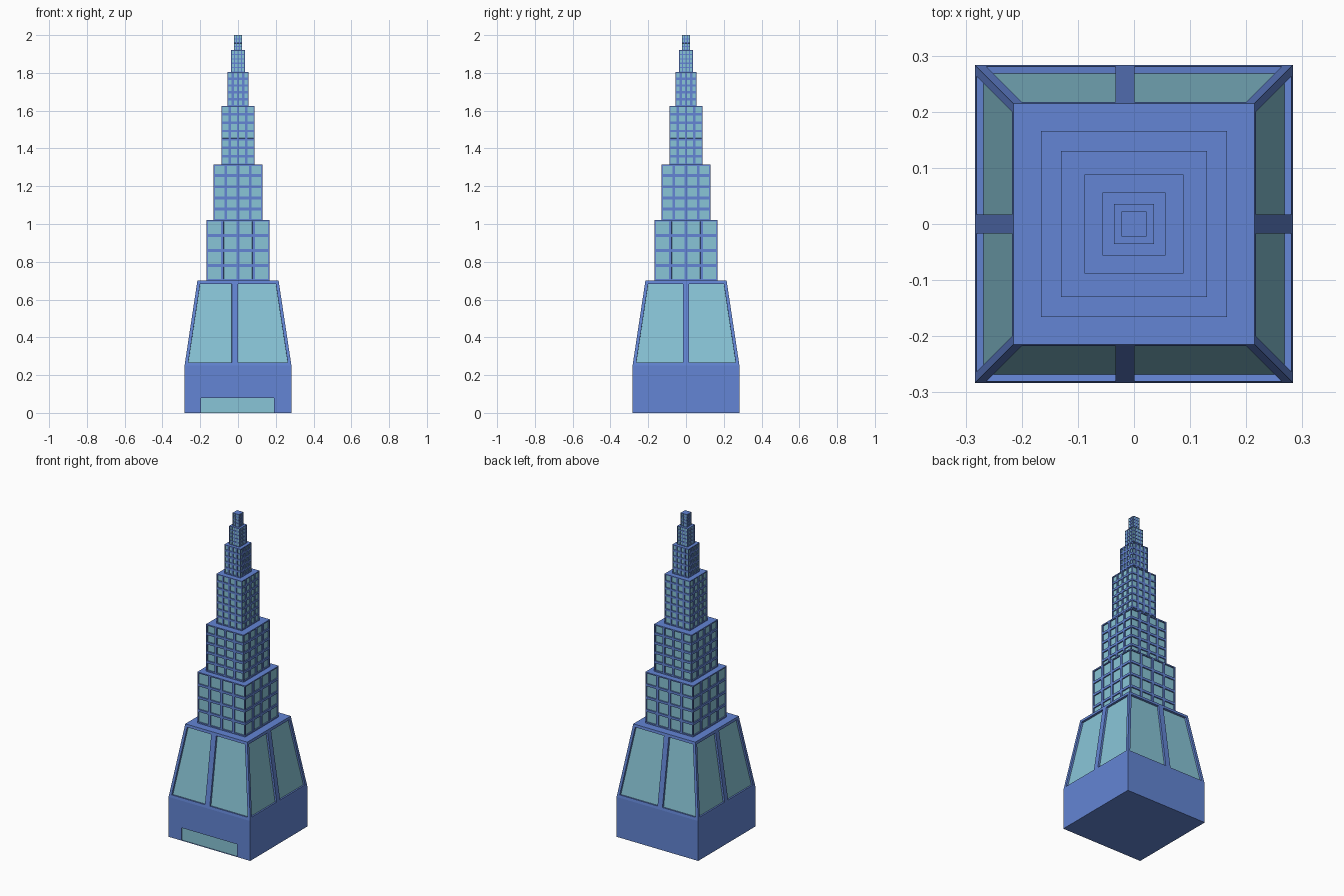
import bpy, bmesh
from mathutils import Matrix, Vector

if "Cube" in bpy.data.objects:
    bpy.data.objects.remove(bpy.data.objects["Cube"])


def material(name, rgb):
    m = bpy.data.materials.new(name)
    m.diffuse_color = (*rgb, 1)
    m.use_nodes = True
    m.node_tree.nodes["Principled BSDF"].inputs["Base Color"].default_value = m.diffuse_color
    return m


BLUE = material("blue wall", (0.125, 0.235, 0.66))
GLASS = material("teal glass", (0.25, 0.56, 0.68))


def finish(name, bm):
    bmesh.ops.remove_doubles(bm, verts=bm.verts, dist=1e-5)
    me = bpy.data.meshes.new(name)
    bm.to_mesh(me)
    bm.free()
    ob = bpy.data.objects.new(name, me)
    bpy.context.collection.objects.link(ob)
    me.materials.append(BLUE)
    me.materials.append(GLASS)


def cap(bm, h, z, up):
    pts = [(-h, -h, z), (h, -h, z), (h, h, z), (-h, h, z)]
    return bm.faces.new([bm.verts.new(p) for p in (pts if up else pts[::-1])])


def glazed_tier(name, z0, z1, h0, h1, splits, rows, t, depth):
    """Square block, each side a grid of recessed panes.
    splits: per side, list of column positions (fractions from -1 to 1)."""
    bm = bmesh.new()
    panes = []
    for side in range(4):
        rot = Matrix.Rotation(side * 1.5707963268, 3, 'Z')
        xs = splits[side]
        for j in range(rows):
            lo, hi = j / rows, (j + 1) / rows
            for a, b in zip(xs, xs[1:]):
                quad = []
                for f, k in ((a, lo), (b, lo), (b, hi), (a, hi)):
                    h = h0 + (h1 - h0) * k
                    # inner splits stay upright, outer edges follow the taper
                    x = f * h if abs(f) == 1 else f * h0
                    quad.append(bm.verts.new(rot @ Vector((x, -h, z0 + (z1 - z0) * k))))
                panes.append(bm.faces.new(quad))
    cap(bm, h1, z1, True)
    cap(bm, h0, z0, False)
    bmesh.ops.remove_doubles(bm, verts=bm.verts, dist=1e-5)
    bm.normal_update()
    bmesh.ops.inset_individual(bm, faces=panes, thickness=t, depth=0, use_even_offset=True)
    # recess the panes with straight side walls
    bmesh.ops.inset_individual(bm, faces=panes, thickness=0.0002, depth=-depth,
                               use_even_offset=True)
    for f in panes:
        f.material_index = 1
    finish(name, bm)


# Base block with a shallow recessed entrance on the front
bm = bmesh.new()
H, TOP = 0.283, 0.25
xs, zs = [-H, -0.195, 0.19, H], [0, 0.08, TOP]
door = None
for i in range(3):
    for j in range(2):
        q = [(xs[i], zs[j]), (xs[i + 1], zs[j]), (xs[i + 1], zs[j + 1]), (xs[i], zs[j + 1])]
        f = bm.faces.new([bm.verts.new((x, -H, z)) for x, z in q])
        if (i, j) == (1, 0):
            door = f
for side in (1, 2, 3):
    rot = Matrix.Rotation(side * 1.5707963268, 3, 'Z')
    bm.faces.new([bm.verts.new(rot @ Vector(p)) for p in
                  ((-H, -H, 0), (H, -H, 0), (H, -H, TOP), (-H, -H, TOP))])
cap(bm, H, 0, False)
cap(bm, H, TOP, True)
bm.normal_update()
bmesh.ops.inset_individual(bm, faces=[door], thickness=0.0002, depth=-0.008)
door.material_index = 1
finish("base_block", bm)

# Tapered lobby with two tall panes per side (front/back mullion off centre)
m = 0.016 / H
glazed_tier("tapered_lobby", 0.25, 0.70, H, 0.215,
            [[-1, -m, 1], [-1, 0, 1], [-1, m, 1], [-1, 0, 1]], 1, 0.017, 0.012)

# Stepped tower: z0, z1, half width, columns, rows, frame half width, recess
tiers = [
    (0.70, 1.02, 0.166, 4, 4, 0.0075, 0.007),
    (1.02, 1.315, 0.130, 4, 5, 0.0075, 0.007),
    (1.315, 1.625, 0.088, 4, 7, 0.006, 0.005),
    (1.625, 1.805, 0.056, 4, 5, 0.006, 0.005),
    (1.805, 1.92, 0.036, 4, 5, 0.003, 0.0025),
    (1.92, 2.0, 0.022, 3, 4, 0.003, 0.0025),
]
for n, (z0, z1, h, cols, rows, t, d) in enumerate(tiers, 1):
    grid = [-1 + 2 * i / cols for i in range(cols + 1)]
    glazed_tier(f"tower_tier_{n}", z0, z1, h, h, [grid] * 4, rows, t, d)
